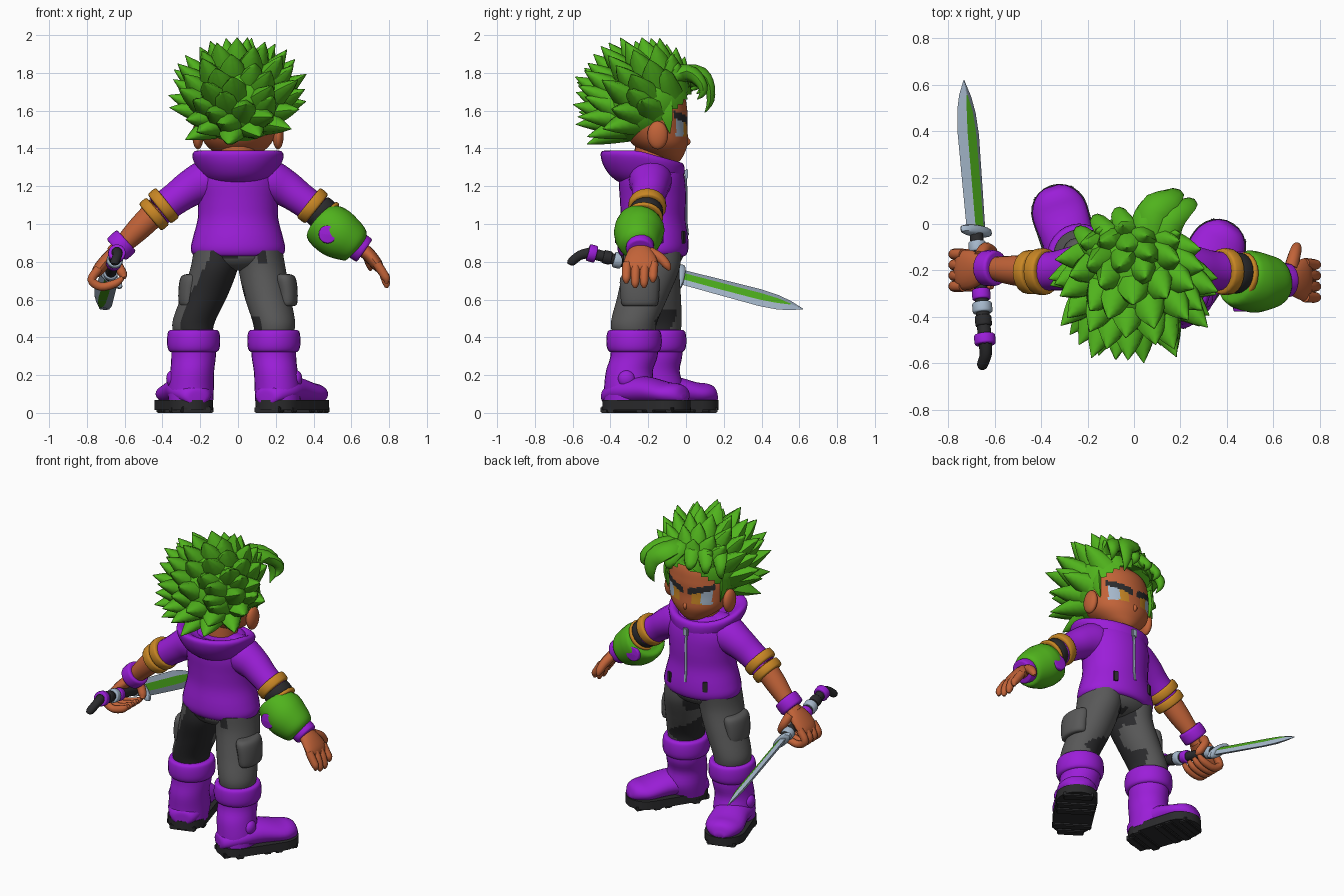
import bpy, bmesh, math, random
from mathutils import Vector, Matrix, noise

if "Cube" in bpy.data.objects:
    bpy.data.objects.remove(bpy.data.objects["Cube"])

random.seed(4)
COL = {"purple": (0.33, 0.013, 0.69), "green": (0.08, 0.45, 0.012), "skin": (0.54, 0.125, 0.04),
       "gold": (0.58, 0.24, 0.018), "grey": (0.098, 0.098, 0.098), "dark": (0.024, 0.024, 0.026),
       "silver": (0.38, 0.48, 0.6)}
MAT = {}
for key, c in COL.items():
    MAT[key] = bpy.data.materials.new(key)
    MAT[key].diffuse_color = (*c, 1)


def finish(name, bm, mats, rule=None, angle=40):
    """Turn a bmesh into a shaded object; rule(center, normal) gives a material index."""
    bmesh.ops.recalc_face_normals(bm, faces=bm.faces)
    bm.normal_update()
    if rule:
        for f in bm.faces:
            f.material_index = rule(f.calc_center_median(), f.normal)
    me = bpy.data.meshes.new(name)
    bm.to_mesh(me)
    bm.free()
    for m in mats.split():
        me.materials.append(MAT[m])
    ob = bpy.data.objects.new(name, me)
    bpy.context.collection.objects.link(ob)
    bpy.ops.object.select_all(action='DESELECT')
    bpy.context.view_layer.objects.active = ob
    ob.select_set(True)
    bpy.ops.object.shade_smooth_by_angle(angle=math.radians(angle))
    return ob


def add_tube(bm, rows, seg=20, sub=4, ref=(1, 0, 0), axis=None):
    """Loft ellipses along a smooth path; rows are x, y, z, radius along ref, other radius."""
    rows = [Vector(r if len(r) == 5 else (*r, r[3])) for r in rows]
    path = []
    for i in range(len(rows) - 1):
        p0, p1, p2, p3 = rows[max(i - 1, 0)], rows[i], rows[i + 1], rows[min(i + 2, len(rows) - 1)]
        for k in range(sub):
            t = k / sub
            path.append(0.5 * (2 * p1 + (p2 - p0) * t + (2 * p0 - 5 * p1 + 4 * p2 - p3) * t * t
                               + (3 * p1 - p0 - 3 * p2 + p3) * t ** 3))
    path.append(rows[-1])
    rings = []
    for i, p in enumerate(path):
        a, b = path[max(i - 1, 0)], path[min(i + 1, len(path) - 1)]
        tan = Vector(axis) if axis else Vector((b - a)[:3])
        tan.normalize()
        u = Vector(ref) - tan * tan.dot(Vector(ref))
        u.normalize()
        v = tan.cross(u)
        ra, rb = max(p[3], 0.001), max(p[4], 0.001)
        rings.append([bm.verts.new(Vector(p[:3]) + u * ra * math.cos(2 * math.pi * j / seg)
                                   + v * rb * math.sin(2 * math.pi * j / seg)) for j in range(seg)])
    for r, s in zip(rings, rings[1:]):
        for j in range(seg):
            bm.faces.new((r[j], r[(j + 1) % seg], s[(j + 1) % seg], s[j]))
    bm.faces.new(rings[0])
    bm.faces.new(rings[-1])


def tube(name, rows, mats, rule=None, **kw):
    bm = bmesh.new()
    add_tube(bm, rows, **kw)
    return finish(name, bm, mats, rule)


def ball(name, loc, size, mat):
    bm = bmesh.new()
    bmesh.ops.create_uvsphere(bm, u_segments=20, v_segments=12, radius=1,
                              matrix=Matrix.LocRotScale(Vector(loc), None, Vector(size)))
    return finish(name, bm, mat)


def box(name, loc, size, mat, rot=0, tilt=0, bevel=0.015):
    bm = bmesh.new()
    bmesh.ops.create_cube(bm, size=1, matrix=Matrix.Diagonal((*size, 1)))
    bmesh.ops.bevel(bm, geom=bm.edges[:], offset=bevel, segments=2, affect='EDGES')
    bm.transform(Matrix.Translation(loc) @ Matrix.Rotation(rot, 4, 'Z') @ Matrix.Rotation(tilt, 4, 'Y'))
    return finish(name, bm, mat)


def band(name, c, d, r, h, mat, ref=(0, 1, 0)):
    """Rounded cuff around an axis."""
    c, d = Vector(c), Vector(d).normalized()
    rows = [(*(c + d * h * k), r * s) for k, s in
            ((-.5, .75), (-.48, .92), (-.3, 1), (.3, 1), (.48, .92), (.5, .75))]
    tube(name, rows, mat, ref=ref, sub=2)


# head with painted eyes and brows
def face_rule(c, n):
    x, z = abs(c.x), c.z
    if c.y < -0.13:
        return 0
    low = 1.522 + 0.26 * (x - 0.03)
    if 0.022 < x < 0.17 and low < z < low + 0.04:
        return 1
    if 0.045 < x < 0.155 and 1.46 + 0.12 * abs(x - 0.09) < z <= low:
        return 3 if x < 0.1 else 2
    return 0


tube("head", [(0, -.075, 1.322, .02, .02), (0, -.082, 1.335, .055, .05), (0, -.11, 1.37, .115, .1),
              (0, -.14, 1.43, .178, .15), (0, -.165, 1.51, .205, .172), (0, -.175, 1.6, .208, .182),
              (0, -.18, 1.7, .18, .16), (0, -.18, 1.79, .05, .05)],
     "skin dark silver gold", face_rule, seg=88, sub=9, axis=(0, 0, 1))
tube("nose", [(0, -.015, 1.5, .006), (0, .0, 1.455, .012), (0, .012, 1.432, .012), (0, -.015, 1.412, .008)], "skin", seg=10)
tube("neck", [(0, -.18, 1.22, .1), (0, -.17, 1.42, .1)], "skin")
for s in (-1, 1):
    ball("ear", (s * .212, -.15, 1.47), (.03, .055, .075), "skin")

# hair: scalp cap plus swept spikes
HC = Vector((0, -.22, 1.66))
hairline = lambda p: p.z > 1.44 + 1.15 * max(0, p.y + .2)
bm = bmesh.new()
bmesh.ops.create_uvsphere(bm, u_segments=40, v_segments=28, radius=1,
                          matrix=Matrix.LocRotScale(HC, None, Vector((.255, .255, .235))))
bmesh.ops.delete(bm, geom=[f for f in bm.faces if not hairline(f.calc_center_median())], context='FACES')
finish("hair_cap", bm, "green")
bm = bmesh.new()
N = 96
for i in range(N):
    z = 1 - 2 * (i + .5) / N
    q = math.sqrt(1 - z * z)
    a = i * 2.39996 + random.uniform(-.15, .15)
    d = Vector((q * math.cos(a), q * math.sin(a), z))
    root = (d + Vector((0, .17, -.13))).normalized()
    base = HC + Vector((root.x * .2, root.y * .2, root.z * .18))
    if z < -.74 or not hairline(base) or (d.y > .1 and z < .35) or (d.y > -.3 and z < -.3):
        continue
    g = random.uniform(.94, 1.06) * (1 + .22 * max(0, -z))
    tip = Vector((0, -.23, 1.68)) + Vector((d.x * .37 * g, d.y * (.27 if d.y > 0 else .375) * g,
                                            d.z * (.325 * min(1, g) if z > 0 else .36)))
    tip.z += .03 * (1 - abs(z))
    mid = base.lerp(tip, .55)
    add_tube(bm, [(*base, .085, .075), (*mid, .052, .04), (*tip, .002, .002)],
             seg=7, sub=3, ref=d.cross(Vector((0, 0, 1))))
# fringe swept to one side, and temple locks
for x, x2, y2, z2, w in ((.09, .16, .13, 1.59, .07), (.05, .06, .085, 1.69, .055), (.15, .225, .09, 1.66, .06),
                         (-.03, -.06, .05, 1.71, .05), (-.1, -.15, .02, 1.69, .05), (-.16, -.22, -.03, 1.65, .05)):
    add_tube(bm, [(x * .8, -.13, 1.77, w, .06), (x, y2 - .08, 1.8, w * 1.1, .045), (x2, y2 - .012, 1.75, w * .8, .03),
                  (x2 * 1.05, y2, z2 * .6 + .7, w * .45, .02), (x2, y2 - .03, z2, .002, .002)], seg=8, sub=3)
for s in (-1, 1):
    add_tube(bm, [(s * .2, -.12, 1.66, .02, .05), (s * .205, -.1, 1.57, .015, .035), (s * .19, -.085, 1.48, .002, .002)], seg=6)
finish("hair_spikes", bm, "green", angle=55)

# hooded top
tube("hoodie", [(0, -.175, .825, .19, .15), (0, -.175, .835, .235, .175), (0, -.175, .87, .25, .188), (0, -.175, .93, .238, .186),
                (0, -.175, 1.03, .213, .172), (0, -.175, 1.13, .214, .175), (0, -.18, 1.22, .222, .176),
                (0, -.185, 1.29, .2, .165), (0, -.19, 1.34, .13, .13)],
     "purple", seg=32, axis=(0, 0, 1))
bm = bmesh.new()
add_tube(bm, [(0, -.2, 1.2, .13, .12), (0, -.215, 1.25, .185, .18), (0, -.225, 1.31, .222, .212), (0, -.23, 1.365, .242, .222),
              (0, -.23, 1.387, .23, .21), (0, -.225, 1.38, .2, .18), (0, -.21, 1.345, .15, .14), (0, -.2, 1.33, .08, .08)],
         seg=32, axis=(0, 0, 1))
for v in bm.verts:  # collar dips toward the chin
    v.co.z -= .07 * max(0, min(1, (v.co.y + .25) / .25))
finish("hood_collar", bm, "purple")
tube("zipper", [(0, .01, .94, .009, .006), (0, .001, 1.03, .009, .006), (0, .002, 1.13, .009, .006), (0, .0, 1.22, .009, .006),
                (0, -.004, 1.285, .009, .006)], "silver", seg=8)
box("zipper_pull", (0, .003, 1.265), (.034, .016, .05), "silver", bevel=.004)
for s in (-1, 1):
    box("pocket_slit", (s * .13, -.013, .93), (.028, .012, .065), "dark", rot=-s * .4, bevel=.002)

# sleeves and gold armbands
for s in (-1, 1):
    tube("sleeve", [(s * .06, -.185, 1.25, .1), (s * .16, -.188, 1.23, .114), (s * .25, -.19, 1.19, .098),
                    (s * .33, -.2, 1.135, .086), (s * .42, -.205, 1.07, .082)], "purple", ref=(0, 1, 0))
    band("armband_upper", (s * .395, -.205, 1.097), (s, 0, -.8), .1, .058, "gold")
band("armband_lower", (-.445, -.207, 1.052), (-1, 0, -.85), .094, .055, "gold")
band("armband_dark", (.44, -.21, 1.06), (1, 0, -.85), .088, .06, "dark")
band("armband_thin", (.468, -.22, 1.035), (1, -.1, -.8), .098, .025, "gold")

# sword arm
tube("sword_forearm", [(-.42, -.205, 1.08, .07), (-.52, -.2, .98, .064), (-.62, -.19, .88, .048), (-.66, -.19, .84, .045)],
     "skin", ref=(0, 1, 0))
band("sword_wristband", (-.618, -.19, .888), (-1, 0, -.9), .077, .075, "purple")
tube("sword_palm", [(-.63, -.19, .87, .045, .035), (-.69, -.195, .815, .08, .035), (-.74, -.2, .755, .085, .032), (-.765, -.2, .72, .06, .015)],
     "skin", ref=(0, 1, 0))
for k in range(4):
    y = -.268 + k * .046
    tube("gripping_finger", [(-.735, y, .765, .024), (-.775, y, .705, .024), (-.725, y, .668, .023), (-.65, y, .685, .022),
                             (-.61, y, .715, .012)], "skin", seg=10, ref=(0, 1, 0))
tube("sword_thumb", [(-.66, -.14, .84, .03), (-.64, -.105, .79, .026), (-.61, -.12, .735, .024), (-.6, -.14, .715, .008)], "skin", seg=10)

# padded arm
tube("pad_forearm", [(.4, -.21, 1.09, .076), (.5, -.235, .98, .07), (.64, -.245, .87, .05)], "dark", ref=(0, 1, 0))
tube("arm_pad", [(.436, -.228, 1.02, .07), (.442, -.23, 1.015, .11), (.47, -.24, .99, .128), (.525, -.25, .95, .132),
                 (.585, -.25, .912, .116), (.625, -.248, .885, .094), (.634, -.247, .878, .06)], "green", ref=(0, 1, 0))
for y, d in ((-.352, -1), (-.143, 1)):
    band("pad_button", (.475, y, .945), (0, d, 0), .048, .05, "purple", ref=(1, 0, 0))
band("pad_wristband", (.642, -.243, .878), (1, 0, -.7), .074, .07, "purple")
tube("open_palm", [(.635, -.24, .88, .045, .04), (.69, -.24, .84, .075, .036), (.735, -.24, .785, .092, .032), (.755, -.24, .75, .075, .018)],
     "skin", ref=(0, 1, 0))
for k, tip in enumerate((.685, .662, .662, .69)):
    y = -.312 + k * .047
    tube("open_finger", [(.735, y, .79, .025), (.768, y - .003, .74, .024), (.785, y - .004, tip + .025, .021), (.785, y - .004, tip, .008)],
         "skin", seg=10, ref=(0, 1, 0))
tube("open_thumb", [(.675, -.19, .85, .03), (.69, -.135, .82, .027), (.7, -.1, .78, .022), (.7, -.088, .755, .008)], "skin", seg=10)

# sword: axis from pommel to tip
P, Q = Vector((-.64, -.52, .85)), Vector((-.732, .62, .55))
AX, WID = (Q - P).normalized(), Vector((1, 0, -1))
on = lambda t: P.lerp(Q, t)
tube("grip", [(*on(0), .03), (*on(.2), .029), (*on(.42), .029)], "dark", ref=WID)
for t, r, m in ((.02, .046, "purple"), (.09, .036, "dark"), (.14, .043, "silver"), (.19, .04, "purple"), (.37, .038, "silver")):
    band("grip_ring", on(t), AX, r, .045, m, ref=WID)
tube("pommel_hook", [(*on(.01), .03), (-.638, -.56, .835, .026), (-.652, -.605, .8, .024), (-.655, -.615, .785, .014)], "dark", seg=10)
tube("crossguard", [(*on(.413), .06, .02), (*on(.42), .086, .03), (*on(.44), .086, .03), (*on(.447), .06, .02)], "silver", ref=WID, sub=2)
bm = bmesh.new()
u = (WID - AX * AX.dot(WID)).normalized()
v = AX.cross(u)
rings = []
for t, w, k, m in ((.44, .056, .55, -.3), (.6, .06, .55, -.3), (.8, .064, .5, -.3), (.88, .055, .4, -.25), (.94, .036, .1, -.1), (1, .002, .1, -.1)):
    h = .016 * min(1, w / .05)
    rings.append([bm.verts.new(on(t) + u * w * a + v * h * b)
                  for a, b in ((1, 0), (k, 1), (m, 1), (-1, 0), (m, -1), (k, -1))])
for i, (r, s) in enumerate(zip(rings, rings[1:])):
    for j in range(6):
        f = bm.faces.new((r[j], r[(j + 1) % 6], s[(j + 1) % 6], s[j]))
        f.material_index = int(j in (1, 4) and i < 4)
bm.faces.new(rings[0])
bm.faces.new(rings[-1])
finish("blade", bm, "silver green", angle=15)


# trousers with camouflage patches
def camo(c, n):
    p = noise.noise(c * 7 + Vector((3, 1, 5)))
    bias = .75 * n.x - .7 * n.y if c.x < 0 else -.4 * n.x
    return int(p + bias > .3)


tube("hips", [(0, -.18, .755, .06, .07), (0, -.18, .78, .17, .13), (0, -.18, .83, .225, .165), (0, -.18, .88, .2, .15)],
     "grey dark", camo, seg=40, axis=(0, 0, 1))
LEGS = ((-1, (-.235, -.145), (-.25, -.17), (-.32, .05)), (1, (.19, -.275), (.21, -.325), (.36, -.1)))
for s, knee, heel, toe in LEGS:
    kx, ky = knee
    tube("trouser_leg", [(s * .115, -.18, .86, .12, .155), (s * .128, -.185, .76, .125, .15),
                         ((kx + s * .1) / 2 + s * .01, (ky - .18) / 2, .62, .122, .135), (kx, ky, .48, .112, .122), (kx, ky, .4, .1, .11)],
         "grey dark", camo, seg=48, sub=8, axis=(0, 0, 1))
    tube("cargo_pocket", [(s * o, ky * .6 - .08, z, a, b) for o, z, a, b in (
        (.265, .565, .02, .07), (.262, .575, .05, .095), (.26, .64, .056, .103), (.25, .705, .058, .105), (.245, .73, .045, .09),
        (.24, .735, .02, .06))], "grey", axis=(0, 0, 1))
    # boot: shaft, cuff, foot
    hx, hy = heel
    tube("boot_shaft", [(hx, hy + .01, .05, .118, .122), (hx, hy + .025, .13, .122, .134), (kx + (hx - kx) * .5, (ky + hy) / 2, .22, .116, .124),
                        (kx, ky, .3, .118, .125), (kx, ky, .38, .12, .125)], "purple", seg=28, axis=(0, 0, 1))
    tube("boot_cuff", [(kx, ky, .318, .105, .11), (kx, ky, .328, .13, .135), (kx, ky, .36, .14, .146), (kx, ky, .41, .139, .145),
                       (kx, ky, .437, .128, .133), (kx, ky, .44, .09, .095)], "purple", seg=28, axis=(0, 0, 1))
    H, T = Vector((hx, hy, 0)), Vector((*toe, 0))
    d = (T - H).normalized()
    L = (T - H).length
    tube("boot_foot", [(*(H + d * o + Vector((0, 0, z))), a, b) for o, z, a, b in (
        (-.115, .08, .02, .02), (-.1, .09, .05, .075), (0, .115, .07, .118), (L * .5, .12, .073, .112), (L, .103, .06, .118),
        (L + .06, .1, .056, .1), (L + .098, .094, .044, .068), (L + .116, .08, .015, .03))], "purple", seg=24, ref=(0, 0, 1), axis=d)
    ball("ankle_pad", (hx + s * .1, hy + .01, .18), (.03, .045, .045), "purple")
    # sole: rounded outline with lugs
    bm = bmesh.new()
    side = Vector((-d.y, d.x, 0))
    ring = []
    for c, a0, r in ((T, -90, .123), (H, 90, .118)):
        for k in range(13):
            a = math.radians(a0 + k * 15)
            ring.append(bm.verts.new(c + (d * math.cos(a) + side * math.sin(a)) * r + Vector((0, 0, .015))))
    face = bm.faces.new(ring)
    ext = bmesh.ops.extrude_face_region(bm, geom=[face])
    for w in ext["geom"]:
        if isinstance(w, bmesh.types.BMVert):
            w.co.z = .068
    finish("sole", bm, "dark")
    for o, w in ((-.08, .16), (-.01, .235), (L * .62, .225), (L * .62 + .07, .235), (L + .07, .18)):
        c = H + d * o
        box("sole_lug", (c.x, c.y, .0175), (.05, w, .035), "dark", rot=math.atan2(d.y, d.x), bevel=.006)

for m in bpy.data.materials:
    if m.users and not m.is_grease_pencil:
        m.use_nodes = True
        m.node_tree.nodes["Principled BSDF"].inputs["Base Color"].default_value = m.diffuse_color
